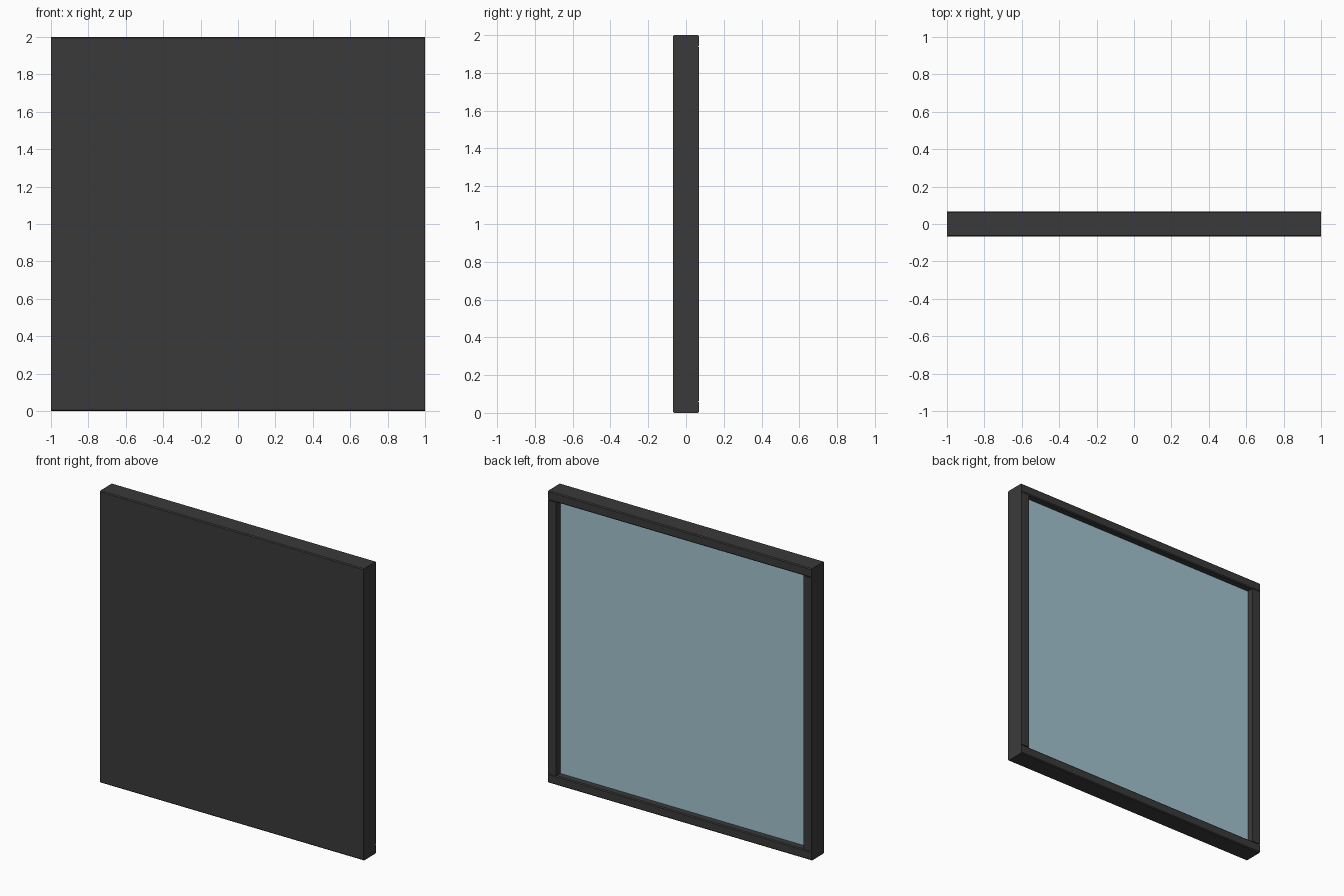
import bpy, bmesh

if "Cube" in bpy.data.objects:
    bpy.data.objects.remove(bpy.data.objects["Cube"])

W, H, D = 1.0, 2.0, 0.068      # half width, height, half depth
RAIL = 0.063                   # width of the frame bars
GLASS_Y = 0.022                # back surface of the recessed pane
B = 0.006                      # eased edge on the rails


def material(name, color):
    m = bpy.data.materials.new(name)
    m.diffuse_color = color
    m.use_nodes = True
    m.node_tree.nodes["Principled BSDF"].inputs["Base Color"].default_value = m.diffuse_color
    return m


def finish(name, bm, mat):
    bmesh.ops.recalc_face_normals(bm, faces=bm.faces)
    me = bpy.data.meshes.new(name)
    bm.to_mesh(me)
    bm.free()
    me.materials.append(mat)
    ob = bpy.data.objects.new(name, me)
    bpy.context.collection.objects.link(ob)
    return ob


def box(name, lo, hi, mat):
    bm = bmesh.new()
    bmesh.ops.create_cube(bm, size=1)
    for v in bm.verts:
        v.co = [l if c < 0 else h for c, l, h in zip(v.co, lo, hi)]
    return finish(name, bm, mat)


def rail(name, outer, inner, mat):
    # (y, z) section with eased outer edges and eased back inner edge
    s = B if inner > outer else -B
    section = [(-D, inner), (-D, outer + s), (-D + B, outer), (D - B, outer),
               (D, outer + s), (D, inner - s), (D - B, inner)]
    bm = bmesh.new()
    face = bm.faces.new([bm.verts.new((-W, y, z)) for y, z in section])
    ext = bmesh.ops.extrude_face_region(bm, geom=[face], use_keep_orig=True)
    moved = [v for v in ext["geom"] if isinstance(v, bmesh.types.BMVert)]
    bmesh.ops.translate(bm, verts=moved, vec=(2 * W, 0, 0))
    return finish(name, bm, mat)


dark = material("dark_frame", (0.042, 0.042, 0.042, 1))
blue = material("blue_glass", (0.37, 0.55, 0.63, 1))

# Frame: full-width rails with stiles between them
rail("bottom_rail", 0, RAIL, dark)
rail("top_rail", H, H - RAIL, dark)
for side, x0, x1 in (("left", -W, -W + RAIL), ("right", W - RAIL, W)):
    box(side + "_stile", (x0, -D, RAIL), (x1, D, H - RAIL), dark)

# Solid front panel, flush with the frame
box("front_panel", (-W + RAIL, -D, RAIL), (W - RAIL, -0.01, H - RAIL), dark)

# Pane set into the back opening
box("glass_pane", (-W + RAIL, -0.01, RAIL), (W - RAIL, GLASS_Y, H - RAIL), blue)
